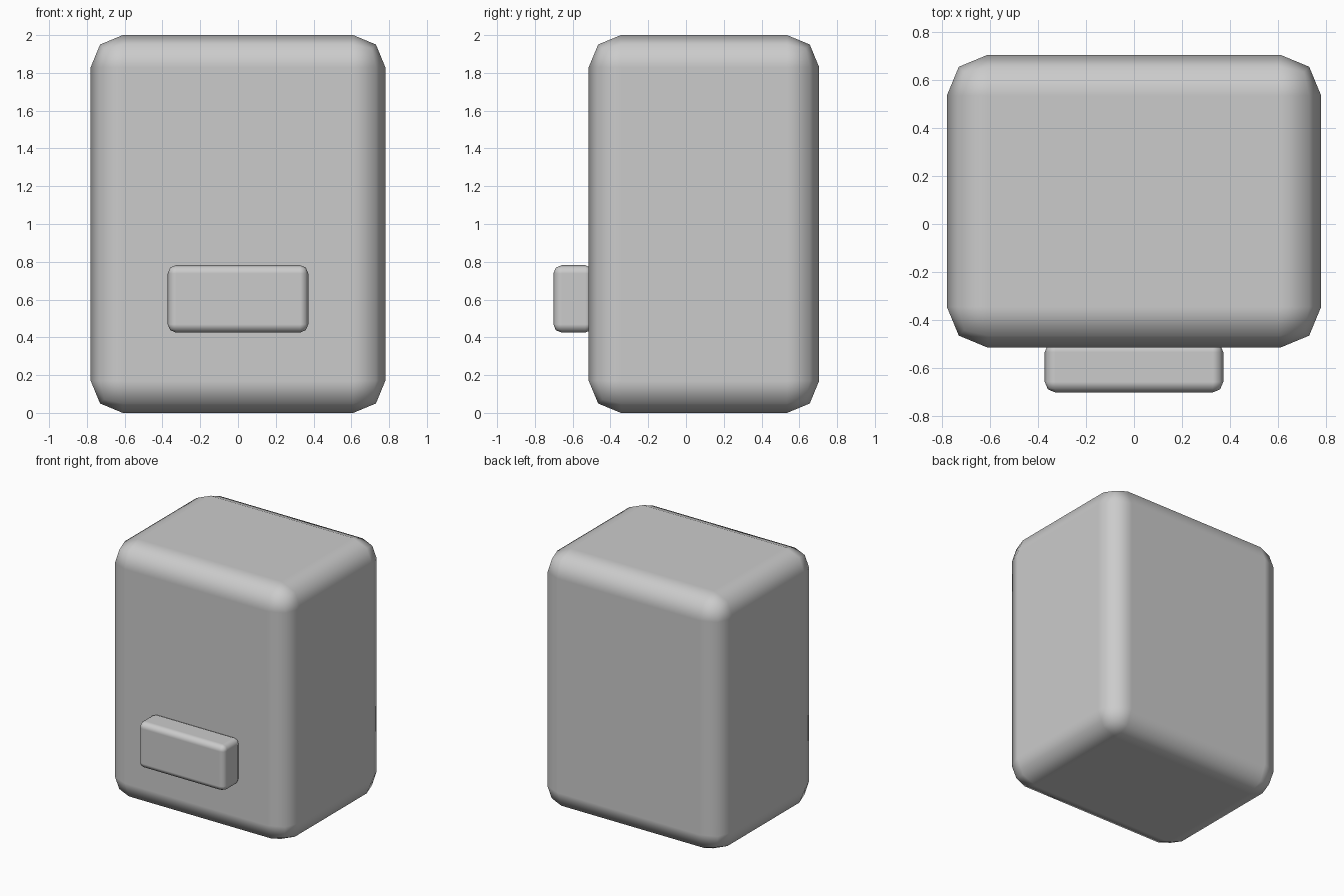
import bpy
import bmesh
from mathutils import Vector

if "Cube" in bpy.data.objects:
    bpy.data.objects.remove(bpy.data.objects["Cube"])


def rounded_box(name, lo, hi, radius):
    """Box between two corners with two-segment rounded edges."""
    lo, hi = Vector(lo), Vector(hi)
    bm = bmesh.new()
    bmesh.ops.create_cube(bm, size=1)
    for v in bm.verts:
        v.co = Vector([c * s for c, s in zip(v.co, hi - lo)])
    mesh = bpy.data.meshes.new(name)
    bm.to_mesh(mesh)
    bm.free()
    mesh.polygons.foreach_set("use_smooth", [True] * len(mesh.polygons))
    obj = bpy.data.objects.new(name, mesh)
    obj.location = (lo + hi) / 2
    bpy.context.collection.objects.link(obj)
    bevel = obj.modifiers.new("Rounded edges", "BEVEL")
    bevel.width = radius
    bevel.segments = 2
    bevel.limit_method = "NONE"
    bevel.harden_normals = True  # keeps the large faces flat
    return obj


# Main body
rounded_box("body", (-0.78, -0.515, 0), (0.78, 0.705, 2), 0.17)

# Small block on the lower front
rounded_box("front_block", (-0.372, -0.702, 0.425), (0.372, -0.49, 0.782), 0.044)
